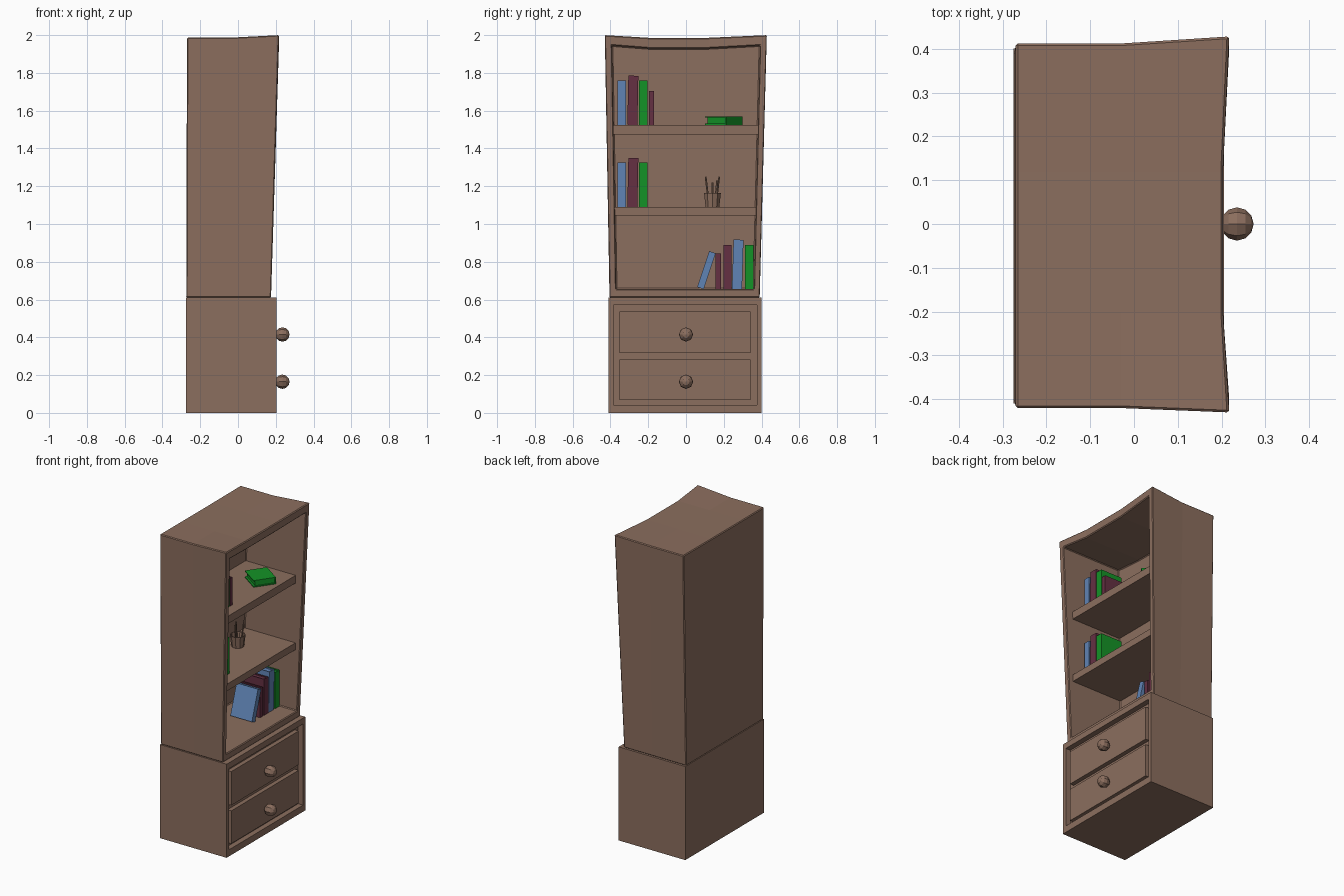
import bpy, bmesh, math, random
from mathutils import Vector, Matrix

if "Cube" in bpy.data.objects:
    bpy.data.objects.remove(bpy.data.objects["Cube"])

random.seed(1)


def material(name, rgb):
    m = bpy.data.materials.new(name)
    m.diffuse_color = (*rgb, 1)
    m.use_nodes = True
    m.node_tree.nodes["Principled BSDF"].inputs["Base Color"].default_value = m.diffuse_color
    return m


WOOD = material("wood", (0.26, 0.156, 0.112))
GREEN = material("green_cover", (0.007, 0.29, 0.02))
BLUE = material("blue_cover", (0.117, 0.23, 0.46))
MAROON = material("maroon_cover", (0.13, 0.03, 0.055))


def finish(name, bm, mat):
    bmesh.ops.recalc_face_normals(bm, faces=bm.faces[:])
    me = bpy.data.meshes.new(name)
    bm.to_mesh(me)
    bm.free()
    me.materials.append(mat)
    ob = bpy.data.objects.new(name, me)
    bpy.context.collection.objects.link(ob)
    return ob


def add_box(bm, lo, hi):
    lo, hi = Vector(lo), Vector(hi)
    bmesh.ops.create_cube(bm, size=1, matrix=Matrix.Translation((lo + hi) / 2)
                          @ Matrix.Diagonal((*(hi - lo), 1)))


def box(name, lo, hi, mat=WOOD):
    bm = bmesh.new()
    add_box(bm, lo, hi)
    return finish(name, bm, mat)


def skin(name, rings, mat=WOOD):
    """Bridge successive closed rings and cap both ends."""
    bm = bmesh.new()
    vs = [[bm.verts.new(p) for p in r] for r in rings]
    n = len(rings[0])
    for a, b in zip(vs, vs[1:]):
        for i in range(n):
            j = (i + 1) % n
            bm.faces.new((a[i], a[j], b[j], b[i]))
    bm.faces.new(vs[0])
    bm.faces.new(vs[-1])
    return finish(name, bm, mat)


def rect(x, y0, y1, z0, z1):
    return [(x, y0, z0), (x, y0, z1), (x, y1, z1), (x, y1, z0)]


# Base cabinet with recessed front
skin("base_cabinet", [rect(-0.275, -0.41, 0.40, 0, 0.61),
                      rect(0.205, -0.41, 0.40, 0, 0.61),
                      rect(0.205, -0.383, 0.377, 0.043, 0.572),
                      rect(0.17, -0.383, 0.377, 0.043, 0.572)])

# Drawers and knobs
for i, (z0, z1) in enumerate([(0.068, 0.282), (0.318, 0.538)], 1):
    box(f"drawer_{i}", (0.165, -0.352, z0), (0.198, 0.342, z1))
    bm = bmesh.new()
    bmesh.ops.create_uvsphere(bm, u_segments=8, v_segments=6, radius=0.038)
    knob = finish(f"drawer_knob_{i}", bm, WOOD)
    knob.location = (0.235, 0, 0.165 if i == 1 else 0.415)
    knob.rotation_euler = (0, math.pi / 2, 0)

# Upper case: flared, sagging top, hollowed from the front
outer = [(-0.405, 0.61), (-0.42, 1.987), (-0.2, 1.986),
         (0.12, 1.986), (0.412, 1.987), (0.39, 0.61)]
flare = [(-0.405, 0.61), (-0.43, 2.0), (-0.2, 1.986),
         (0.12, 1.986), (0.428, 2.0), (0.39, 0.61)]
inner = [(-0.37, 0.655), (-0.392, 1.945), (-0.2, 1.93),
         (0.12, 1.93), (0.392, 1.945), (0.36, 0.655)]
back_x = [-0.274, -0.27, -0.27, -0.27, -0.27, -0.274]
front_x = [0.175, 0.217, 0.203, 0.203, 0.217, 0.175]


def ring(xs, pts):
    return [(x, y, z) for x, (y, z) in zip(xs, pts)]


case = skin("upper_case", [ring(back_x, outer), ring([-0.03] * 6, outer),
                           ring(front_x, flare), ring(front_x, inner),
                           ring([-0.21] * 6, inner)])
bev = case.modifiers.new("soft_edge", "BEVEL")
bev.width, bev.segments = 0.005, 1
bev.limit_method, bev.angle_limit = "ANGLE", math.radians(40)

# Shelves
box("lower_shelf", (-0.215, -0.38, 1.045), (0.155, 0.372, 1.09))
box("upper_shelf", (-0.215, -0.385, 1.475), (0.15, 0.38, 1.525))


# Books: two covers, a spine and a recessed page block
def book(name, mat, loc, w, h, depth=0.155, rot=(0, 0, 0)):
    t = 0.006
    bm = bmesh.new()
    o = w / 2
    prof = [(0, -o), (0, o), (-depth, o), (-depth, o - t),
            (-t, o - t), (-t, t - o), (-depth, t - o), (-depth, -o)]
    f = bm.faces.new([bm.verts.new((x, y, 0)) for x, y in prof])
    up = bmesh.ops.extrude_face_region(bm, geom=[f])["geom"]
    bmesh.ops.translate(bm, vec=(0, 0, h),
                        verts=[v for v in up if isinstance(v, bmesh.types.BMVert)])
    add_box(bm, (-depth + 0.012, t - o, 0.007), (-t, o - t, h - 0.007))
    ob = finish(name, bm, mat)
    ob.location, ob.rotation_euler = loc, rot


row = [(BLUE, -0.34, 0.043, 0.235), (MAROON, -0.284, 0.053, 0.26),
       (GREEN, -0.227, 0.046, 0.235), (MAROON, -0.183, 0.027, 0.18)]
for i, (m, y, w, h) in enumerate(row, 1):
    tilt = -0.02 if i == 2 else 0
    book(f"top_book_{i}", m, (0.08, y, 1.525), w, h, rot=(tilt, 0, 0))
    if i < 4:
        book(f"middle_book_{i}", m, (0.08, y, 1.09), w, h, rot=(tilt, 0, 0))

low = [(MAROON, 0.17, 0.028, 0.19, 0), (MAROON, 0.219, 0.043, 0.235, 0),
       (BLUE, 0.27, 0.053, 0.262, -0.03), (GREEN, 0.335, 0.046, 0.235, 0)]
for i, (m, y, w, h, tilt) in enumerate(low, 1):
    book(f"bottom_book_{i}", m, (0.05, y, 0.655), w, h, rot=(tilt, 0, 0))
book("leaning_book", BLUE, (0.058, 0.077, 0.661), 0.036, 0.2,
     rot=(math.radians(-18.4), 0, 0))
book("lying_book", GREEN, (0, 0.3, 1.547), 0.044, 0.15, 0.14,
     rot=(math.pi / 2, 0, math.radians(55)))


# Pen cup and pens
def circle(r, z, n=10):
    return [(-0.1 + r * math.cos(2 * math.pi * k / n),
             0.14 + r * math.sin(2 * math.pi * k / n), z) for k in range(n)]


skin("pen_cup", [circle(0.038, 1.09), circle(0.047, 1.165),
                 circle(0.042, 1.165), circle(0.034, 1.097)])
for i, (dx, dy, top) in enumerate([(0.01, -0.036, 1.25), (-0.02, 0.0, 1.22),
                                   (0.02, 0.036, 1.25), (-0.03, 0.025, 1.23)], 1):
    a = Vector((-0.1 + dx * 0.5, 0.14 + dy * 0.5, 1.1))
    b = Vector((-0.1 + dx, 0.14 + dy, top))
    bm = bmesh.new()
    bmesh.ops.create_cone(bm, cap_ends=True, segments=6, radius1=0.005,
                          radius2=0.005, depth=(b - a).length)
    pen = finish(f"pen_{i}", bm, WOOD)
    pen.location = (a + b) / 2
    pen.rotation_euler = (b - a).to_track_quat("Z", "Y").to_euler()
